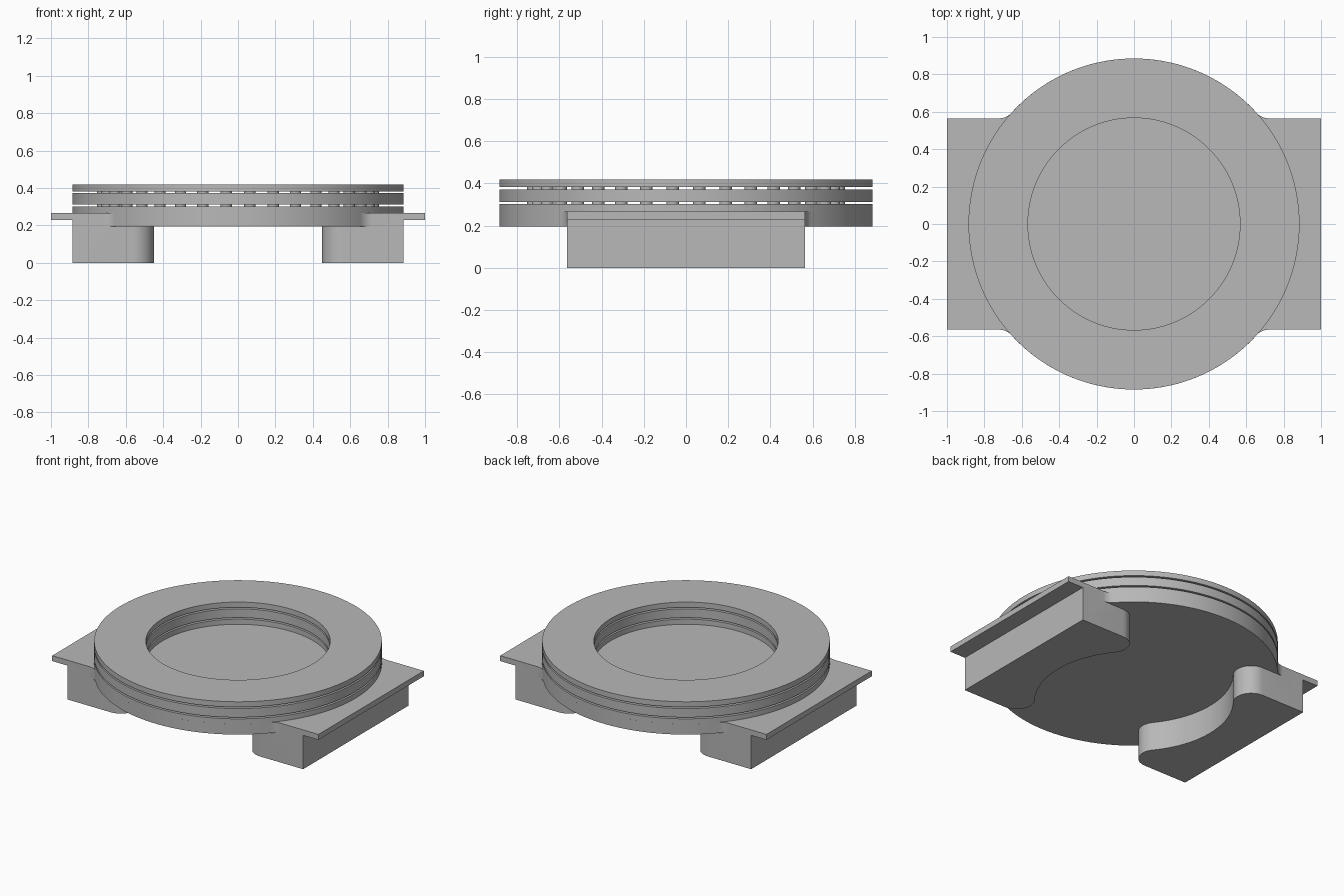
import bpy, bmesh, math
from math import pi, sin, cos

scene_cube = bpy.data.objects.get("Cube")
if scene_cube:
    bpy.data.objects.remove(scene_cube)

grey = bpy.data.materials.new("machined grey")
grey.use_nodes = True
colour = (0.48, 0.48, 0.48, 1)
grey.diffuse_color = colour
grey.node_tree.nodes["Principled BSDF"].inputs["Base Color"].default_value = colour

R_OUT, R_IN = 0.885, 0.567      # turntable rings
HALF_Y, FOOT_X = 0.565, 0.885   # side brackets
BASE_Z, TOP_Z = 0.195, 0.267    # base slab


def arc(cx, cy, r, a0, a1, n):
    return [(cx + r * cos(a0 + (a1 - a0) * i / n),
             cy + r * sin(a0 + (a1 - a0) * i / n)) for i in range(n + 1)]


def finish(name, bm):
    bmesh.ops.recalc_face_normals(bm, faces=bm.faces)
    mesh = bpy.data.meshes.new(name)
    bm.to_mesh(mesh)
    bm.free()
    mesh.materials.append(grey)
    ob = bpy.data.objects.new(name, mesh)
    bpy.context.collection.objects.link(ob)
    return ob


def prism(name, outline, z0, z1):
    bm = bmesh.new()
    face = bm.faces.new([bm.verts.new((x, y, z0)) for x, y in outline])
    new = bmesh.ops.extrude_face_region(bm, geom=[face])["geom"]
    bmesh.ops.translate(bm, vec=(0, 0, z1 - z0),
                        verts=[v for v in new if isinstance(v, bmesh.types.BMVert)])
    return finish(name, bm)


def activate(ob):
    bpy.ops.object.select_all(action='DESELECT')
    ob.select_set(True)
    bpy.context.view_layer.objects.active = ob


def smooth(ob):
    activate(ob)
    bpy.ops.object.shade_smooth_by_angle(angle=math.radians(30))


def combine(ob, tool, operation):
    activate(ob)
    mod = ob.modifiers.new("combine", 'BOOLEAN')
    mod.operation, mod.solver, mod.object = operation, 'EXACT', tool
    bpy.ops.object.modifier_apply(modifier=mod.name)
    bpy.data.objects.remove(tool)


def ring(name, z0, z1, n=128):
    bm = bmesh.new()
    section = [(R_IN, z0), (R_OUT, z0), (R_OUT, z1), (R_IN, z1)]
    loops = [[bm.verts.new((r * cos(2 * pi * i / n), r * sin(2 * pi * i / n), z))
              for r, z in section] for i in range(n)]
    for i in range(n):
        a, b = loops[i], loops[(i + 1) % n]
        for j in range(4):
            k = (j + 1) % 4
            bm.faces.new((a[j], b[j], b[k], a[k]))
    smooth(finish(name, bm))


# Base slab: disc blended by fillets into a plate on each side
fx, fr = 0.72, 0.085
fa = math.atan2(HALF_Y + fr, fx)
quarter = [(1, 0), (1, HALF_Y)]
quarter += arc(fx, HALF_Y + fr, fr, -pi / 2, fa - pi, 8)
quarter += arc(0, 0, R_OUT, fa, pi / 2, 24)[1:]
half = quarter + [(-x, y) for x, y in reversed(quarter[:-1])]
base = prism("base_slab", half + [(x, -y) for x, y in reversed(half[1:-1])], BASE_Z, TOP_Z)

# Feet: blocks with rounded horns around a concave inner side
horn = 0.11
hx, hy, scoop = 0.45 + horn, HALF_Y - horn, 0.611
ha = math.atan2(hy, hx)
upper = [(FOOT_X, HALF_Y)] + arc(hx, hy, horn, pi / 2, pi + ha, 14)
upper += arc(0, 0, scoop, ha, 0, 16)[1:]
foot = upper + [(x, -y) for x, y in reversed(upper[:-1])]

for side in (1, -1):
    # Relieve the slab below the overhanging flange
    relief = [(side * x, y) for x, y in ((FOOT_X, -1), (1.2, -1), (1.2, 1), (FOOT_X, 1))]
    combine(base, prism("flange_relief", relief, 0.1, 0.23), 'DIFFERENCE')
for side in (1, -1):
    block = prism("foot", [(side * x, y) for x, y in foot], 0, BASE_Z)
    combine(base, block, 'UNION')
smooth(base)

# Stacked rings
ring("lower_ring", TOP_Z, 0.302)
ring("middle_ring", 0.312, 0.372)
ring("upper_ring", 0.382, 0.418)

# Thin bearing pads between the rings
for name, z in (("lower_bearing_pads", 0.307), ("upper_bearing_pads", 0.377)):
    bm = bmesh.new()
    for i in range(36):
        a = 2 * pi * (i + 0.5) / 36
        pad = bmesh.ops.create_cone(bm, cap_ends=True, segments=16,
                                    radius1=0.03, radius2=0.03, depth=0.01)
        bmesh.ops.translate(bm, verts=pad["verts"],
                            vec=(0.726 * cos(a), 0.726 * sin(a), z))
    smooth(finish(name, bm))
